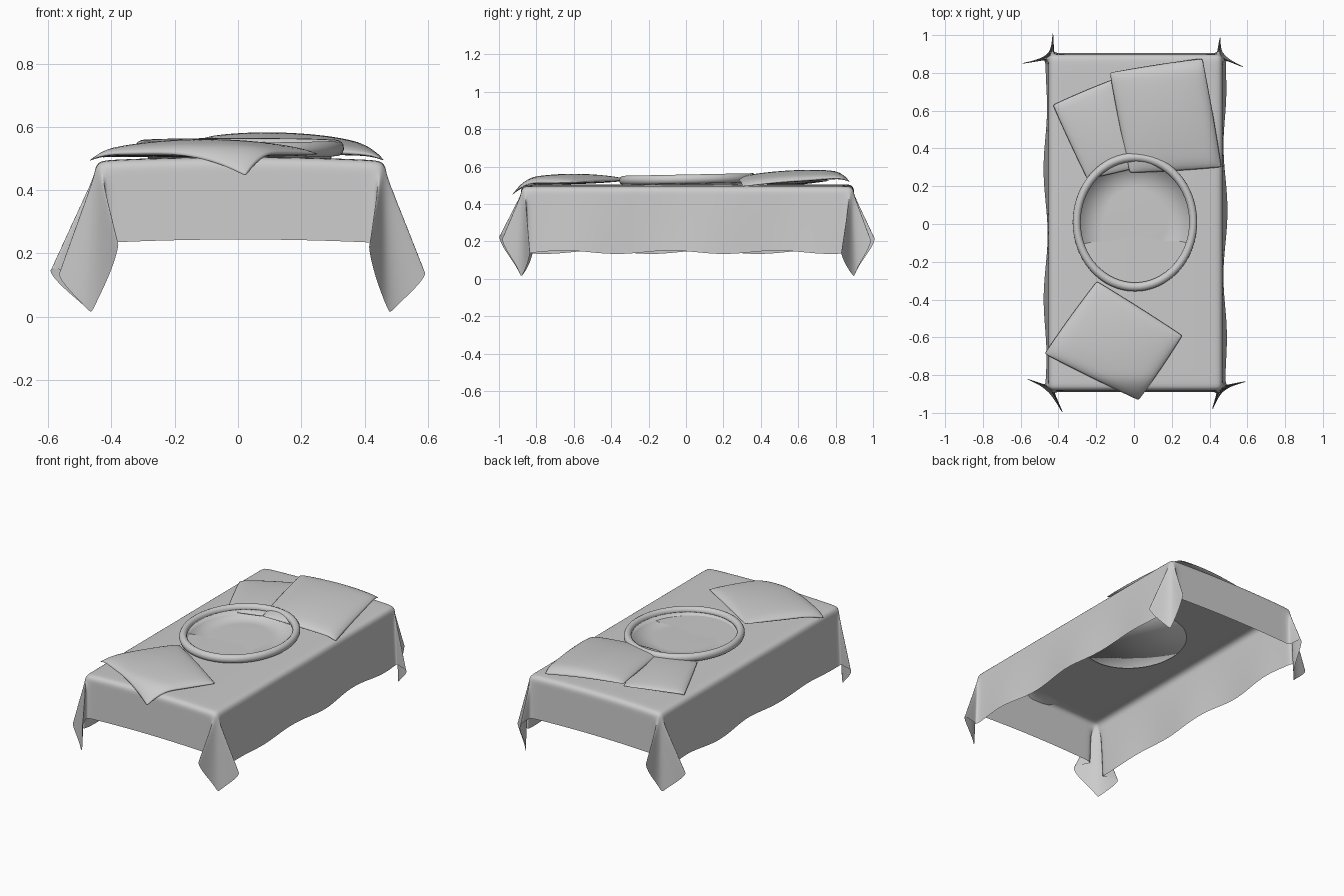
import bpy, bmesh, math
from mathutils import Vector

if "Cube" in bpy.data.objects:
    bpy.data.objects.remove(bpy.data.objects["Cube"])

HX, HY, R = 0.43, 0.86, 0.03          # flat top half sizes, edge rounding
DX, DY = 0.37, 0.278                  # overhang of the long and short sides
CX, CY = 0.008, 0.008                 # table centre


def finish(bm, name, levels=1):
    bmesh.ops.remove_doubles(bm, verts=bm.verts, dist=1e-5)
    bmesh.ops.recalc_face_normals(bm, faces=bm.faces)
    me = bpy.data.meshes.new(name)
    bm.to_mesh(me)
    bm.free()
    ob = bpy.data.objects.new(name, me)
    bpy.context.collection.objects.link(ob)
    for p in me.polygons:
        p.use_smooth = True
    if levels:
        ob.modifiers.new("smooth", 'SUBSURF').levels = levels
    return ob


def sheet(bm, nu, nv, fn):
    g = [[bm.verts.new(fn(i, j)) for j in range(nv)] for i in range(nu)]
    for i in range(nu - 1):
        for j in range(nv - 1):
            bm.faces.new((g[i][j], g[i + 1][j], g[i + 1][j + 1], g[i][j + 1]))


def top_height(x):
    return 0.493 + 0.012 * (1 - min(1, (x / 0.46) ** 2))


def catmull(keys, t):
    # smooth curve through (angle, vector) keys
    k = 0
    while k < len(keys) - 2 and t > keys[k + 1][0]:
        k += 1
    p1, p2 = keys[k][1], keys[k + 1][1]
    p0, p3 = keys[max(k - 1, 0)][1], keys[min(k + 2, len(keys) - 1)][1]
    s = (t - keys[k][0]) / (keys[k + 1][0] - keys[k][0])
    return 0.5 * (2 * p1 + (p2 - p0) * s + (2 * p0 - 5 * p1 + 4 * p2 - p3) * s * s
                  + (3 * p1 - p0 - 3 * p2 + p3) * s ** 3)


# outward reach of the two corner folds per unit of hang: side fold, end fold
FOLDS = {(-1, -1): ((0.34, -0.12), (-0.22, 0.46)),
         (1, -1): ((0.37, -0.08), (-0.14, 0.40)),
         (1, 1): ((0.34, -0.14), (0.02, 0.36)),
         (-1, 1): ((0.42, -0.08), (-0.02, 0.44))}


def axis(h, d, n, m):
    skirt = [d * k / m for k in range(1, m + 1)]
    return ([-h - s for s in reversed(skirt)]
            + [-h + 2 * h * k / n for k in range(n + 1)] + [h + s for s in skirt])


XS, YS = axis(HX, DX, 16, 18), axis(HY, DY, 28, 16)


def cloth_point(i, j):
    u, v = XS[i], YS[j]
    a, b = max(0, abs(u) - HX), max(0, abs(v) - HY)
    sx, sy = (1 if u > 0 else -1), (1 if v > 0 else -1)
    x, y = max(-HX, min(HX, u)), max(-HY, min(HY, v))
    r = math.hypot(a, b)
    z = top_height(x)
    if r > 0:
        th = math.atan2(b, a)
        ang = min(r / R, math.pi / 2)
        hang = max(0, r - R * math.pi / 2)
        f1, f2 = FOLDS[(sx, sy)]
        keys = [(0, Vector((0.05, 0))), (math.radians(17), Vector(f1)),
                (math.radians(38), Vector((0.03, 0.04))),
                (math.radians(66), Vector(f2)), (math.pi / 2, Vector((0, 0.03)))]
        off = catmull(keys, th)
        wave = 0.0
        if b == 0:
            wave = 0.035 * math.sin(v * 9 + sx) * (1 - (v / HY) ** 4)
            z += 0.03 * hang * math.cos(v * 11 + sx)
        ox = math.cos(th) * R * math.sin(ang) + (off.x + wave) * hang
        oy = math.sin(th) * R * math.sin(ang) + off.y * hang
        slope = math.sqrt(max(0.1, 1 - off.length_squared))
        z -= R * (1 - math.cos(ang)) + hang * slope * (1 + 0.1 * math.sin(2 * th) ** 2)
        x += sx * ox
        y += sy * oy
    return (x + CX, y + CY, max(0, z))


# draped tablecloth
bm = bmesh.new()
sheet(bm, len(XS), len(YS), cloth_point)
finish(bm, "tablecloth")


def cushion(name, corners, lifts, thick, bow=0.02, n=17):
    # thin puffed square resting on the cloth and sagging over its edges
    c = [Vector(p) for p in corners]
    mid = sum(c, Vector((0, 0))) / 4
    bm = bmesh.new()
    for side in (1, -1):
        def point(i, j):
            s, t = i / (n - 1), j / (n - 1)
            w = ((1 - s) * (1 - t), s * (1 - t), s * t, (1 - s) * t)
            p = sum((q * k for q, k in zip(c, w)), Vector((0, 0)))
            lift = sum(q * k for q, k in zip(lifts, w))
            u, v = 2 * s - 1, 2 * t - 1
            p += (p - mid) * bow * (2 - u * u - v * v - 2 * (1 - u * u) * (1 - v * v))
            puff = thick * max(0, (1 - u * u) * (1 - v * v)) ** 0.45
            drop = 4 * max(0, abs(p.y) - 0.80) ** 2 + 4 * max(0, abs(p.x) - 0.40) ** 2
            return (p.x, p.y, top_height(p.x) + lift - drop + (puff if side > 0 else -puff * 0.4))
        sheet(bm, n, n, point)
    finish(bm, name)


cushion("front_cushion", [(-0.20, -0.29), (0.27, -0.59), (0.03, -0.945), (-0.49, -0.69)],
        (0.025, 0.012, 0.01, 0.02), 0.04)
cushion("back_left_cushion", [(-0.44, 0.635), (-0.10, 0.78), (0.06, 0.30), (-0.25, 0.23)],
        (0.012, 0.02, 0.02, 0.012), 0.027)
cushion("back_right_cushion", [(-0.14, 0.81), (0.37, 0.89), (0.475, 0.29), (-0.03, 0.26)],
        (0.055, 0.045, 0.015, 0.025), 0.04)

# oval tray: rounded rim with a thin base, slightly tilted
bm = bmesh.new()
N, profile = 64, [(0.0, 0.004), (0.5, 0.003), (0.88, 0.0)]
profile += [(0.935 + 0.065 * math.cos(math.radians(a)), 0.03 + 0.025 * math.sin(math.radians(a)))
            for a in range(200, -161, -30)]
profile += [(0.88, -0.008), (0.0, -0.006)]


def tray_point(i, j):
    a = 2 * math.pi * i / N
    k, z = profile[j]
    x, y = 0.33 * k * math.cos(a), 0.367 * k * math.sin(a)
    return (x + 0.005, y + 0.01, 0.503 + z + 0.02 * y)


sheet(bm, N + 1, len(profile), tray_point)
finish(bm, "oval_tray", 0)
